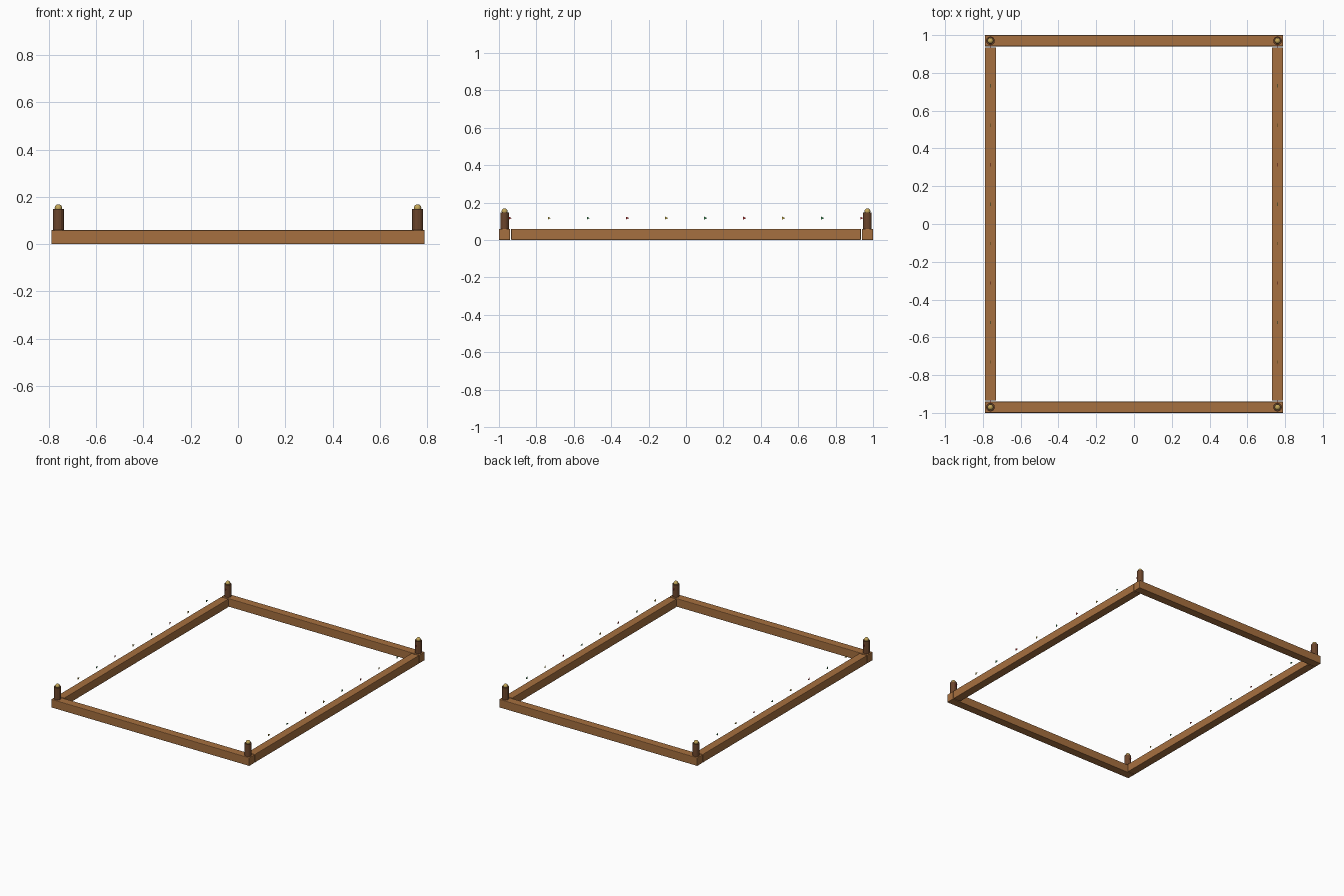
import bpy

if "Cube" in bpy.data.objects:
    bpy.data.objects.remove(bpy.data.objects["Cube"])

def material(name, rgb):
    m = bpy.data.materials.new(name)
    m.diffuse_color = (*rgb, 1)
    m.use_nodes = True
    m.node_tree.nodes["Principled BSDF"].inputs["Base Color"].default_value = m.diffuse_color
    return m

wood = material("wood", (0.38, 0.16, 0.05))
dark_wood = material("dark_wood", (0.15, 0.06, 0.025))
brass = material("brass", (0.55, 0.38, 0.10))
flag_colours = [material("red", (0.6, 0.04, 0.04)),
                material("yellow", (0.75, 0.55, 0.08)),
                material("green", (0.06, 0.35, 0.12))]

def finish(name, mat, bevel=0):
    o = bpy.context.object
    o.name = name
    o.data.materials.append(mat)
    if bevel:
        b = o.modifiers.new("bevel", 'BEVEL')
        b.width, b.segments = bevel, 2
    return o

def beam(name, loc, size):
    bpy.ops.mesh.primitive_cube_add(size=1, location=loc)
    bpy.context.object.scale = size
    bpy.ops.object.transform_apply(location=False, rotation=False, scale=True)
    finish(name, wood, 0.004)

# Rectangular frame
for s, end, side in ((-1, "front", "left"), (1, "back", "right")):
    beam(end + "_beam", (0, s * 0.97, 0.03), (1.58, 0.06, 0.06))
    beam(side + "_beam", (s * 0.76, 0, 0.03), (0.06, 1.87, 0.06))

# Corner posts with ball finials
for sx in (-1, 1):
    for sy in (-1, 1):
        x, y = sx * 0.76, sy * 0.97
        bpy.ops.mesh.primitive_cylinder_add(vertices=12, radius=0.023, depth=0.09,
                                            location=(x, y, 0.103))
        finish("corner_post", dark_wood)
        bpy.ops.mesh.primitive_uv_sphere_add(segments=12, ring_count=8, radius=0.016,
                                             location=(x, y, 0.153))
        finish("post_finial", brass)
        bpy.ops.object.shade_smooth_by_angle()

# Rows of tiny pennants floating above the side beams
for sx in (-1, 1):
    for i in range(10):
        y, z = -0.94 + i * 1.88 / 9, 0.117
        me = bpy.data.meshes.new("pennant")
        me.from_pydata([(0, -0.008, 0.008), (0, -0.008, -0.008), (0, 0.009, 0)],
                       [], [(0, 1, 2)])
        me.materials.append(flag_colours[i % 3])
        o = bpy.data.objects.new("pennant", me)
        o.location = (sx * 0.76, y, z)
        bpy.context.collection.objects.link(o)
        t = o.modifiers.new("thickness", 'SOLIDIFY')
        t.thickness, t.offset = 0.003, 0
